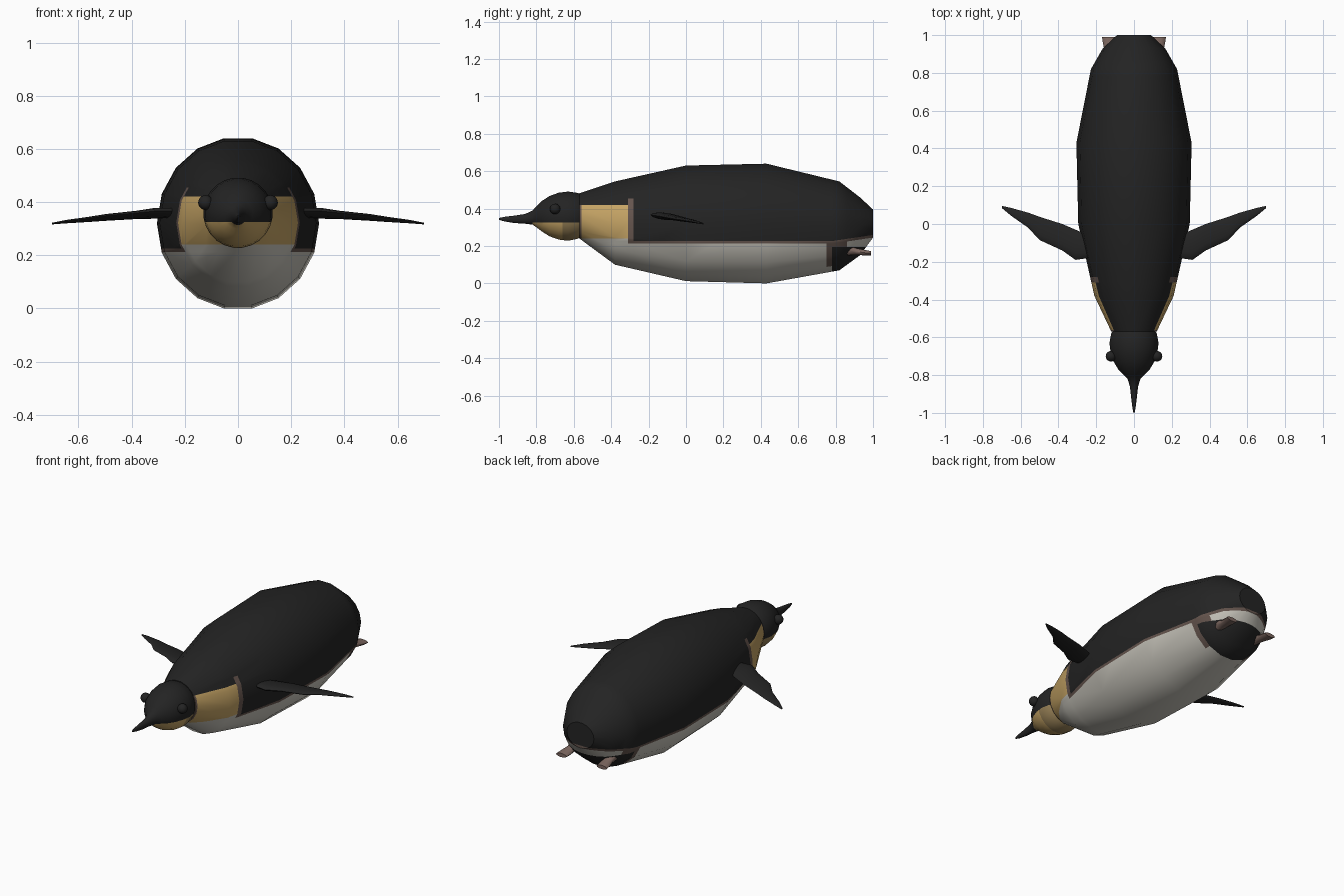
import bpy, bmesh, math
from mathutils import Vector

cube = bpy.data.objects.get("Cube")
if cube:
    bpy.data.objects.remove(cube, do_unlink=True)


def material(name, rgb):
    m = bpy.data.materials.new(name)
    m.use_nodes = True
    m.diffuse_color = (*rgb, 1)
    bsdf = m.node_tree.nodes["Principled BSDF"]
    bsdf.inputs["Base Color"].default_value = (*rgb, 1)
    bsdf.inputs["Roughness"].default_value = 0.8
    return m


BLACK, WHITE, GOLD, BROWN, PINK, OCHRE = range(6)
mats = [material("black feathers", (0.017, 0.017, 0.017)),
        material("white belly", (0.58, 0.56, 0.5)),
        material("gold patch", (0.56, 0.37, 0.13)),
        material("brown edge", (0.13, 0.09, 0.075)),
        material("foot pink brown", (0.2, 0.135, 0.115)),
        material("ochre throat", (0.3, 0.21, 0.09))]


def loft(rings):
    """Skin a row of closed rings and cap both ends."""
    bm = bmesh.new()
    rows = [[bm.verts.new(p) for p in ring] for ring in rings]
    n = len(rows[0])
    for a, b in zip(rows, rows[1:]):
        for i in range(n):
            j = (i + 1) % n
            bm.faces.new((a[i], a[j], b[j], b[i]))
    bm.faces.new(rows[0])
    bm.faces.new(rows[-1])
    bmesh.ops.recalc_face_normals(bm, faces=bm.faces)
    return bm


def ring_y(y, half, low, high, sides, x=0):
    """Ellipse across the y axis with a flat top edge."""
    mid, r = (low + high) / 2, (high - low) / 2 / math.cos(math.pi / sides)
    angles = [(i + 0.5) * 2 * math.pi / sides for i in range(sides)]
    return [(x + half * math.sin(a), y, mid + r * math.cos(a)) for a in angles]


def cut(bm, co, no, y_min=-9, y_max=9):
    faces = [f for f in bm.faces if y_min < f.calc_center_median().y < y_max]
    geom = set(faces)
    for f in faces:
        geom.update(f.edges)
        geom.update(f.verts)
    bmesh.ops.bisect_plane(bm, geom=list(geom), dist=1e-5, plane_co=co, plane_no=no)


def finish(bm, name, rule, angle=35):
    for f in bm.faces:
        f.material_index = rule(f.calc_center_median())
    me = bpy.data.meshes.new(name)
    bm.to_mesh(me)
    bm.free()
    for m in mats:
        me.materials.append(m)
    ob = bpy.data.objects.new(name, me)
    bpy.context.collection.objects.link(ob)
    bpy.ops.object.select_all(action='DESELECT')
    ob.select_set(True)
    bpy.context.view_layer.objects.active = ob
    bpy.ops.object.shade_smooth_by_angle(angle=math.radians(angle))
    return ob


# Body: a lofted barrel, cut along the plumage borders
body_rings = [(-0.57, 0.12, 0.24, 0.482), (-0.38, 0.21, 0.10, 0.545),
              (0, 0.295, 0.012, 0.63), (0.43, 0.305, 0, 0.64),
              (0.82, 0.228, 0.07, 0.545), (0.93, 0.165, 0.15, 0.46),
              (1, 0.09, 0.245, 0.395)]
body = loft([ring_y(*r, 18) for r in body_rings])
UP, ALONG = Vector((0, 0, 1)), Vector((0, 1, 0))
for y in (-0.56, -0.31, -0.28, 0.75, 0.78, 0.86):
    cut(body, (0, y, 0), ALONG)
SLOPE = 0.15
for z in (0.212, 0.226):
    cut(body, (0, 0, z), UP, y_max=0.78)
    cut(body, (0, 0.78, z), Vector((0, -SLOPE, 1)), y_min=0.78)
for z in (0.24, 0.42, 0.455):
    cut(body, (0, 0, z), UP, y_max=-0.28)
cut(body, (0, 0, 0.195), UP, y_min=0.75)


def plumage(c):
    if c.y < -0.28:
        if c.z < 0.24:
            return BROWN if c.y > -0.31 and c.z > 0.212 else WHITE
        if c.y > -0.31:
            return BROWN if c.z < 0.455 else BLACK
        if c.z > 0.42:
            return BLACK
        return BROWN if c.y < -0.56 else GOLD
    rise = max(0, c.y - 0.78) * SLOPE
    if c.z > 0.226 + rise:
        return BLACK
    if c.z > 0.212 + rise:
        return BROWN
    if c.y > 0.78 and c.z < 0.195:
        return BLACK
    if 0.75 < c.y < 0.86 and c.z > 0.1:
        return BROWN
    return WHITE


finish(body, "body", plumage)

# Head and beak in one tapering form
head_rings = [(-0.53, 0.09, 0.27, 0.46), (-0.58, 0.122, 0.238, 0.484),
              (-0.63, 0.131, 0.228, 0.491), (-0.68, 0.125, 0.234, 0.485),
              (-0.73, 0.108, 0.252, 0.467), (-0.77, 0.084, 0.277, 0.441),
              (-0.80, 0.055, 0.3, 0.412), (-0.82, 0.034, 0.314, 0.39),
              (-0.86, 0.022, 0.319, 0.371), (-0.92, 0.015, 0.323, 0.362),
              (-0.97, 0.009, 0.331, 0.356), (-1, 0.003, 0.34, 0.35)]
head = loft([ring_y(*r, 24) for r in head_rings])
cut(head, (0, 0, 0.325), UP)
cut(head, (0, -0.66, 0), ALONG)


def head_colour(c):
    if c.z > 0.325 or c.y < -0.82:
        return BLACK
    return GOLD if c.y < -0.66 else OCHRE


finish(head, "head_and_beak", head_colour, 60)

# Flipper sections: x, front y, back y, centre z, half thickness
flipper = [(0.24, -0.18, -0.06, 0.36, 0.018), (0.31, -0.19, -0.03, 0.358, 0.019),
           (0.38, -0.14, 0, 0.352, 0.014), (0.50, -0.085, 0.038, 0.342, 0.011),
           (0.56, -0.02, 0.06, 0.335, 0.009), (0.65, 0.043, 0.085, 0.326, 0.006),
           (0.70, 0.085, 0.096, 0.319, 0.003)]
# Foot sections: y, half width, bottom z, top z
foot = [(0.80, 0.025, 0.15, 0.23), (0.87, 0.03, 0.15, 0.21), (0.91, 0.028, 0.153, 0.188),
        (0.96, 0.034, 0.149, 0.178), (0.99, 0.035, 0.15, 0.172)]

for side, label in ((1, "left"), (-1, "right")):
    rings = []
    for x, front, back, z, thick in flipper:
        mid, half = (front + back) / 2, (back - front) / 2
        angles = [i * math.pi / 6 for i in range(12)]
        rings.append([(side * x, mid + half * math.cos(a),
                       z - 0.1 * half * math.cos(a) + thick * math.sin(a)) for a in angles])
    finish(loft(rings), label + "_flipper", lambda c: BLACK, 60)

    # Feet trail behind and splay outward
    rings = [ring_y(*r, 10, x=side * (0.115 + 0.1 * (r[0] - 0.8))) for r in foot]
    finish(loft(rings), label + "_foot", lambda c: PINK, 50)

    eye = bmesh.new()
    bmesh.ops.create_uvsphere(eye, u_segments=16, v_segments=10, radius=0.028)
    bmesh.ops.translate(eye, verts=eye.verts, vec=(side * 0.122, -0.70, 0.398))
    finish(eye, label + "_eye", lambda c: BLACK, 60)
